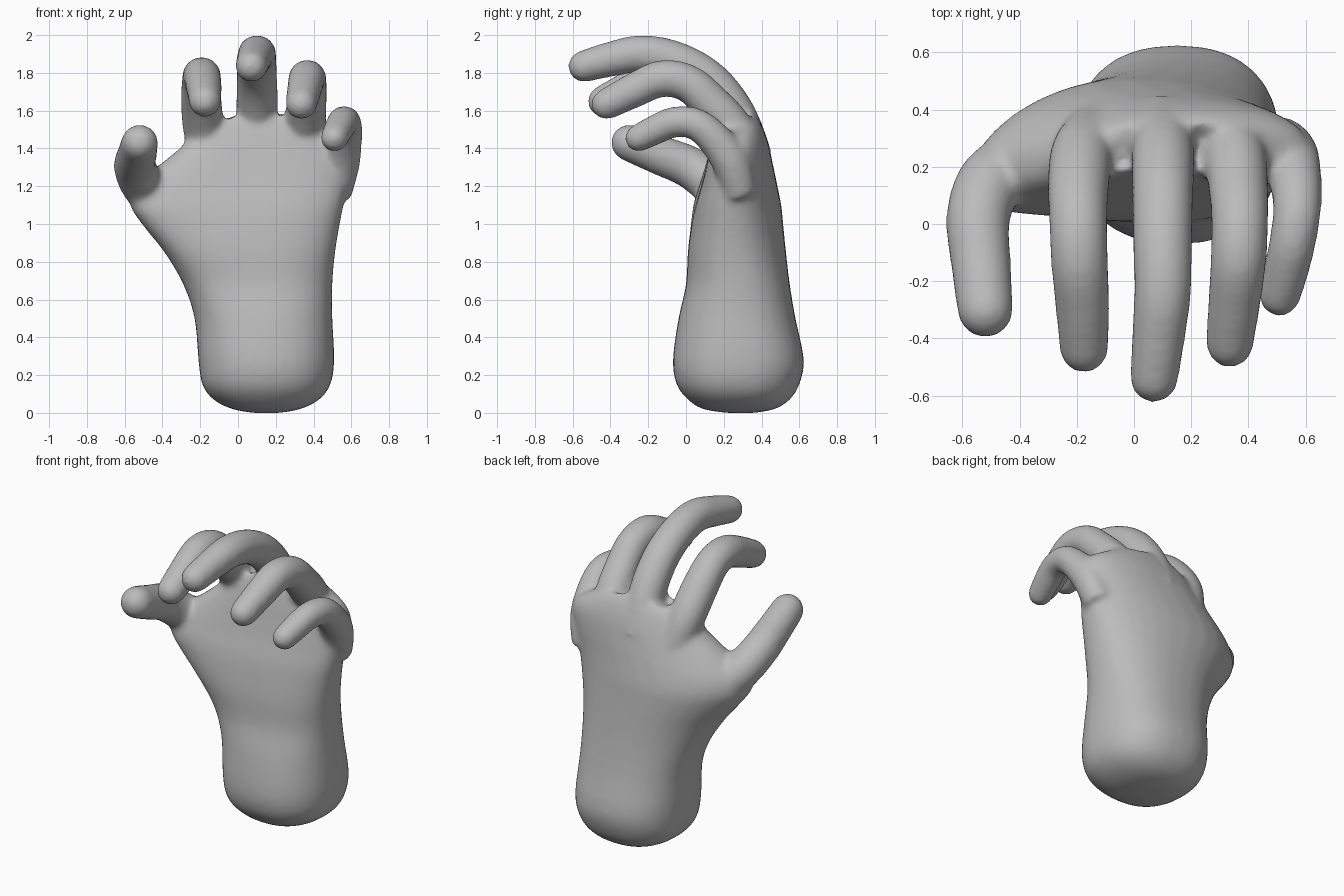
import bpy, bmesh, math
from mathutils import Vector

if "Cube" in bpy.data.objects:
    bpy.data.objects.remove(bpy.data.objects["Cube"])

bm = bmesh.new()
SIDES = 32
X = Vector((1, 0, 0))


def spline(points, steps=6):
    """Smooth interpolation through rows of numbers."""
    rows = [Vector(p) for p in points]
    out = []
    for i in range(len(rows) - 1):
        a, b = rows[max(i - 1, 0)], rows[i]
        c, d = rows[i + 1], rows[min(i + 2, len(rows) - 1)]
        for k in range(steps):
            t = k / steps
            out.append(0.5 * (2 * b + (c - a) * t + (2 * a - 5 * b + 4 * c - d) * t * t
                              + (3 * b - a - 3 * c + d) * t ** 3))
    return out + [rows[-1]]


def skin(rings):
    """Closed surface through rings of points."""
    loops = [[bm.verts.new(p) for p in ring] for ring in rings]
    for lo, hi in zip(loops, loops[1:]):
        for i in range(SIDES):
            j = (i + 1) % SIDES
            bm.faces.new((lo[i], lo[j], hi[j], hi[i]))
    bm.faces.new(loops[0][::-1])
    bm.faces.new(loops[-1])


def circle(centre, tangent, r):
    side = (X - tangent * X.dot(tangent)).normalized()
    up = tangent.cross(side)
    angles = [math.tau * i / SIDES for i in range(SIDES)]
    return [centre + r * (side * math.cos(a) + up * math.sin(a)) for a in angles]


def finger(points):
    """Tapered tube along x, y, z, radius points with a round tip."""
    path = spline(points)
    pos = [p.to_3d() for p in path]
    rings = []
    for i, p in enumerate(path):
        t = (pos[min(i + 1, len(pos) - 1)] - pos[max(i - 1, 0)]).normalized()
        rings.append(circle(pos[i], t, p[3]))
    r = path[-1][3]
    for deg in (20, 40, 60, 75, 85):
        a = math.radians(deg)
        rings.append(circle(pos[-1] + t * r * math.sin(a), t, r * math.cos(a)))
    skin(rings)


def palm_ring(z, x0, x1, y0, y1, thumb_lean, arch):
    """Rounded oval; the thumb edge leans forward and the outer edges drop."""
    ring = []
    for i in range(SIDES):
        a = math.tau * i / SIDES
        c, s = math.cos(a), math.sin(a)
        u = math.copysign(abs(c) ** 0.85, c)
        v = math.copysign(abs(s) ** 0.85, s)
        lean = thumb_lean * (min(u, 0) ** 2 + 0.35 * max(u, 0) ** 2)
        ring.append(Vector(((x0 + x1) / 2 + u * (x1 - x0) / 2,
                            (y0 + y1) / 2 + v * (y1 - y0) / 2 - lean,
                            z - arch * u * u)))
    return ring


# Wrist and palm: height, x range, y range, thumb lean, arch
palm = [
    (0.00, 0.08, 0.22, 0.22, 0.36, 0, 0),
    (0.02, -0.03, 0.33, 0.09, 0.47, 0, 0),
    (0.07, -0.13, 0.43, 0.01, 0.55, 0, 0),
    (0.15, -0.19, 0.49, -0.05, 0.60, 0, 0),
    (0.28, -0.21, 0.51, -0.07, 0.625, 0, 0),
    (0.50, -0.23, 0.50, -0.04, 0.58, 0, 0),
    (0.68, -0.29, 0.50, 0.00, 0.55, 0.03, 0),
    (0.85, -0.39, 0.515, 0.01, 0.53, 0.07, 0),
    (1.00, -0.51, 0.54, 0.03, 0.515, 0.10, 0),
    (1.10, -0.57, 0.56, 0.05, 0.505, 0.12, 0),
    (1.20, -0.54, 0.58, 0.08, 0.485, 0.11, 0),
    (1.32, -0.42, 0.60, 0.11, 0.46, 0.08, 0.01),
    (1.45, -0.31, 0.61, 0.14, 0.43, 0.06, 0.05),
    (1.55, -0.26, 0.57, 0.17, 0.39, 0.05, 0.09),
    (1.60, -0.20, 0.48, 0.20, 0.35, 0.04, 0.09),
]
skin([palm_ring(*row) for row in spline(palm, 3)])

# Thumb, then index, middle, ring and little fingers, from root to tip
finger([(-0.40, 0.24, 1.08, 0.10), (-0.50, 0.15, 1.20, 0.115), (-0.545, 0.02, 1.30, 0.112),
        (-0.535, -0.14, 1.365, 0.105), (-0.52, -0.30, 1.43, 0.098)])
finger([(-0.13, 0.33, 1.30, 0.10), (-0.18, 0.25, 1.50, 0.11), (-0.195, 0.13, 1.66, 0.108),
        (-0.195, 0.00, 1.765, 0.102), (-0.19, -0.14, 1.78, 0.10), (-0.18, -0.29, 1.72, 0.095),
        (-0.175, -0.435, 1.65, 0.086)])
finger([(0.09, 0.36, 1.35, 0.10), (0.10, 0.26, 1.58, 0.11), (0.10, 0.12, 1.76, 0.108),
        (0.10, -0.06, 1.865, 0.104), (0.10, -0.24, 1.90, 0.10), (0.085, -0.40, 1.872, 0.093),
        (0.07, -0.54, 1.835, 0.085)])
finger([(0.32, 0.34, 1.30, 0.10), (0.35, 0.25, 1.50, 0.11), (0.365, 0.12, 1.65, 0.105),
        (0.37, 0.01, 1.745, 0.10), (0.365, -0.13, 1.77, 0.098), (0.35, -0.28, 1.705, 0.092),
        (0.335, -0.42, 1.635, 0.083)])
finger([(0.51, 0.29, 1.15, 0.09), (0.545, 0.24, 1.32, 0.10), (0.565, 0.15, 1.45, 0.092),
        (0.57, 0.05, 1.53, 0.085), (0.555, -0.06, 1.54, 0.082), (0.535, -0.15, 1.505, 0.08),
        (0.51, -0.25, 1.455, 0.074)])

bmesh.ops.recalc_face_normals(bm, faces=bm.faces)
mesh = bpy.data.meshes.new("hand")
bm.to_mesh(mesh)
bm.free()
hand = bpy.data.objects.new("hand", mesh)
bpy.context.collection.objects.link(hand)

# Plain grey skin
grey = bpy.data.materials.new("plain_grey")
grey.use_nodes = True
colour = (0.5, 0.5, 0.5, 1)
grey.diffuse_color = colour
grey.node_tree.nodes["Principled BSDF"].inputs["Base Color"].default_value = colour
mesh.materials.append(grey)

# Fuse the parts into one skin and soften the webs
remesh = hand.modifiers.new("fuse", "REMESH")
remesh.mode = "VOXEL"
remesh.voxel_size = 0.016
remesh.use_smooth_shade = True
soften = hand.modifiers.new("soften", "SMOOTH")
soften.factor = 0.5
soften.iterations = 14
